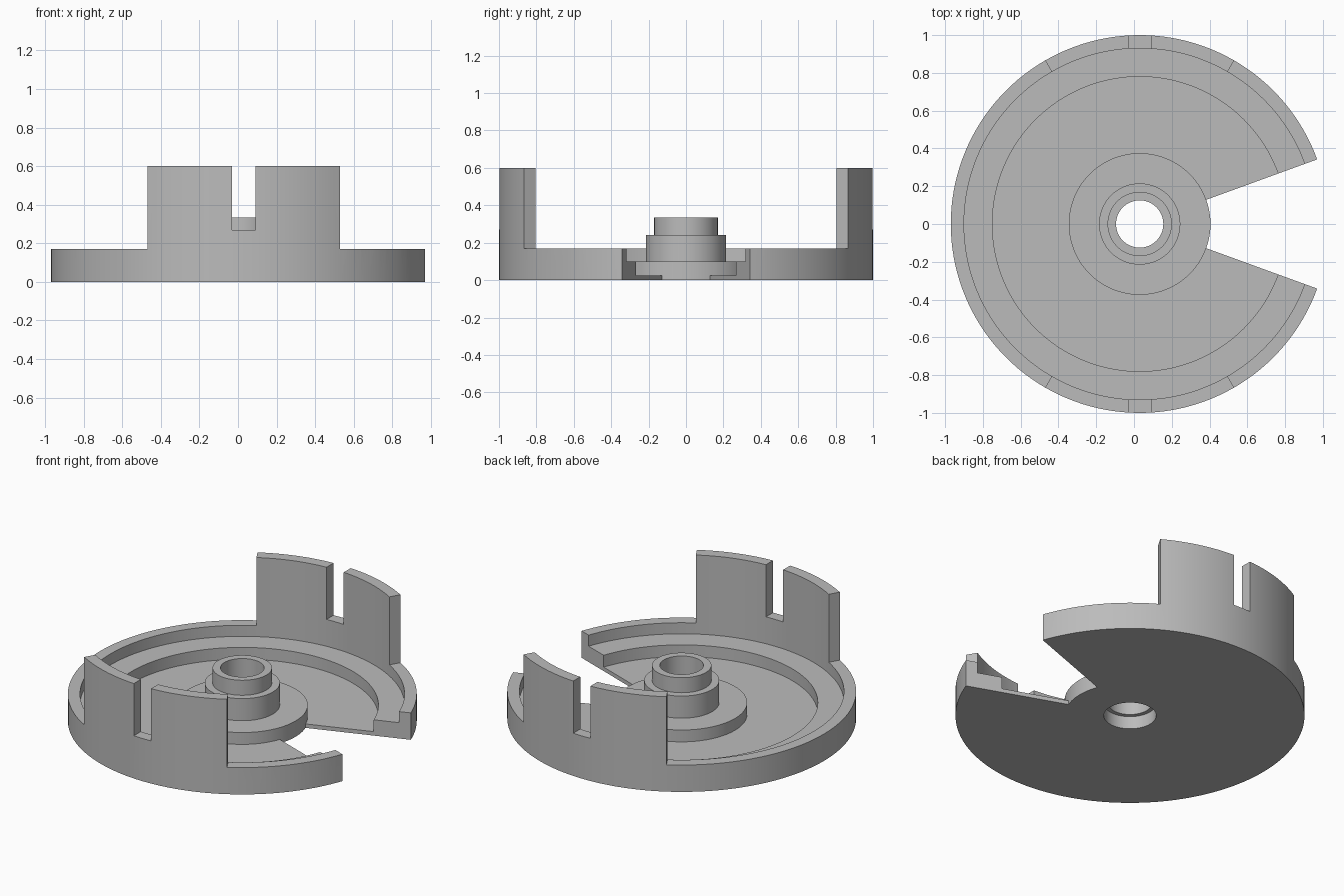
import bpy, bmesh
from math import radians
from mathutils import Matrix, Vector

cube = bpy.data.objects.get("Cube")
if cube:
    bpy.data.objects.remove(cube)

AXIS_X = 0.03  # the disc axis sits a little off centre because of the open wedge

grey = bpy.data.materials.new("plain_grey")
grey.use_nodes = True
colour = (0.5, 0.5, 0.5, 1)
grey.diffuse_color = colour
grey.node_tree.nodes["Principled BSDF"].inputs["Base Color"].default_value = colour


def finish(name, bm):
    bmesh.ops.recalc_face_normals(bm, faces=bm.faces)
    mesh = bpy.data.meshes.new(name)
    bm.to_mesh(mesh)
    bm.free()
    mesh.materials.append(grey)
    obj = bpy.data.objects.new(name, mesh)
    obj.location.x = AXIS_X
    bpy.context.collection.objects.link(obj)
    return obj


def revolve(name, profile, start=0, end=360, step=2.5):
    """Turn a closed (radius, height) profile about z, capping partial turns."""
    bm = bmesh.new()
    full = end - start == 360
    count = round((end - start) / step)
    rings = []
    for i in range(count + (not full)):
        turn = Matrix.Rotation(radians(start + i * step), 3, "Z")
        rings.append([bm.verts.new(turn @ Vector((r, 0, z))) for r, z in profile])
    n = len(profile)
    for i in range(count):
        a, b = rings[i], rings[(i + 1) % len(rings)]
        for j in range(n):
            k = (j + 1) % n
            bm.faces.new((a[j], b[j], b[k], a[k]))
    if not full:
        bm.faces.new(rings[0])
        bm.faces.new(rings[-1][::-1])
    return finish(name, bm)


def cut(obj, cutter):
    mod = obj.modifiers.new("cut", "BOOLEAN")
    mod.operation = "DIFFERENCE"
    mod.solver = "EXACT"
    mod.object = cutter
    bpy.context.view_layer.objects.active = obj
    bpy.ops.object.modifier_apply(modifier=mod.name)
    bpy.data.objects.remove(cutter)


# Stepped dish with a tall rim, open over a wedge on the +x side
dish = revolve("dish", [(0.37, 0), (1, 0), (1, 0.6), (0.93, 0.6), (0.93, 0.1),
                        (0.78, 0.1), (0.78, 0.025), (0.37, 0.025)], 20, 340)

# Lower the rim everywhere except the front and back walls
block = [(0.5, 0.17), (1.2, 0.17), (1.2, 0.8), (0.5, 0.8)]
for start in (-60, 120):
    cut(dish, revolve("rim_cutter", block, start, start + 120))

# Notch in the middle of both walls
bm = bmesh.new()
bmesh.ops.create_cube(bm, size=1, matrix=Matrix.LocRotScale(
    Vector((0, 0, 0.57)), None, Vector((0.12, 2.4, 0.6))))
cut(dish, finish("notch_cutter", bm))

# Stepped hub with a counterbored hole
hub = revolve("hub", [(0.15, 0), (0.375, 0), (0.375, 0.1), (0.215, 0.1),
                      (0.215, 0.24), (0.17, 0.24), (0.17, 0.335),
                      (0.125, 0.335), (0.125, 0.08), (0.15, 0.08)])

for obj in (dish, hub):
    bpy.ops.object.select_all(action="DESELECT")
    obj.select_set(True)
    bpy.context.view_layer.objects.active = obj
    bpy.ops.object.shade_smooth_by_angle(angle=radians(30))
